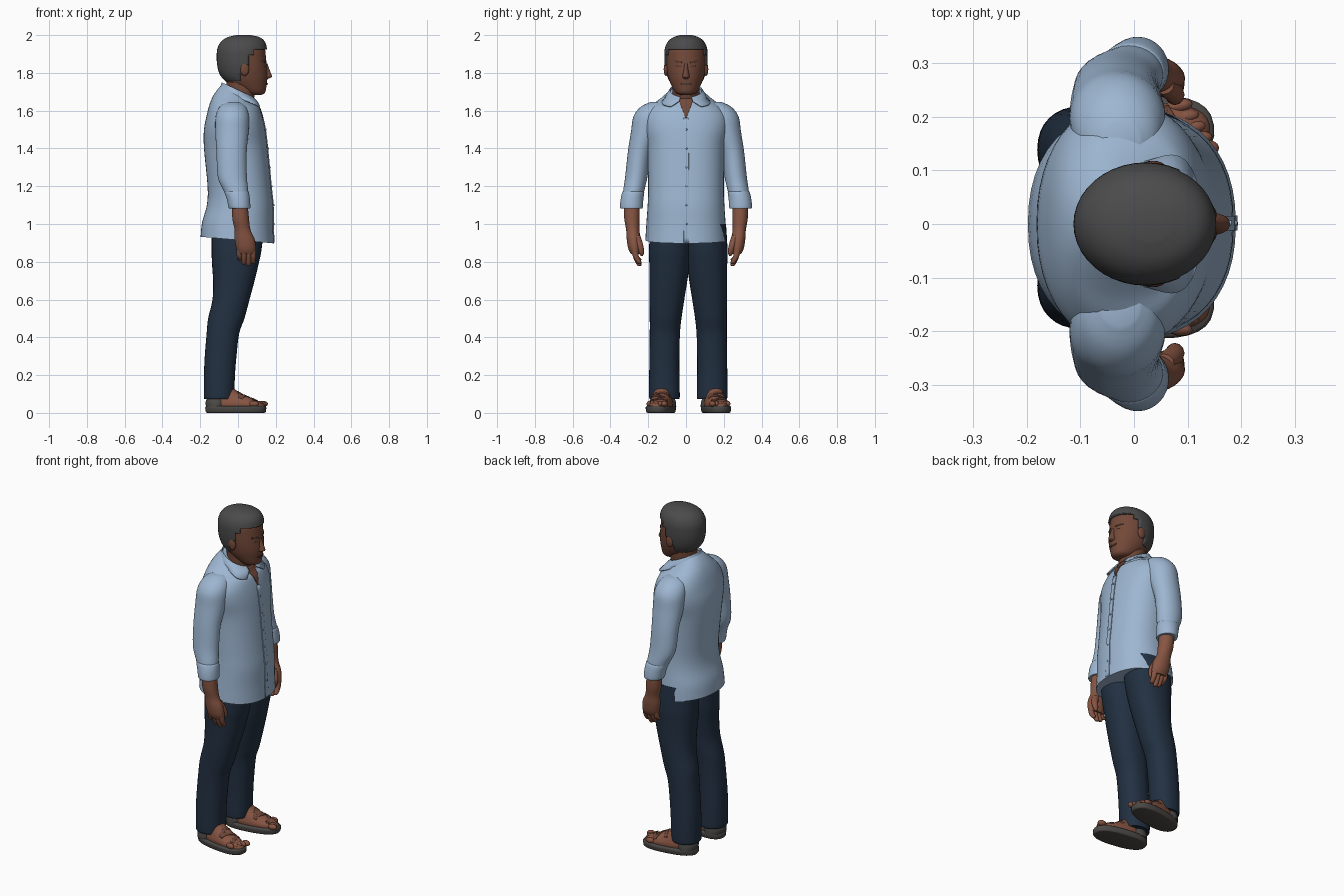
import bpy, bmesh, math
from mathutils import Vector
from mathutils.bvhtree import BVHTree

cube = bpy.data.objects.get("Cube")
if cube:
    bpy.data.objects.remove(cube)


def material(name, rgb):
    m = bpy.data.materials.new(name)
    m.use_nodes = True
    m.diffuse_color = (*rgb, 1)
    m.node_tree.nodes["Principled BSDF"].inputs["Base Color"].default_value = (*rgb, 1)
    return m


SHIRT = material("light blue cotton", (.34, .47, .64))
DENIM = material("navy denim", (.016, .03, .054))
FACE = material("face skin", (.17, .066, .04))
SKIN = material("hand skin", (.24, .09, .055))
HAIR = material("grey hair", (.07, .07, .07))
SOLE = material("sole rubber", (.07, .065, .06))
STRAP = material("brown leather", (.15, .06, .04))
BROW = material("brow brown", (.08, .04, .028))


def finish(name, bm, mat):
    bmesh.ops.recalc_face_normals(bm, faces=bm.faces)
    me = bpy.data.meshes.new(name)
    bm.to_mesh(me)
    me.materials.append(mat)
    ob = bpy.data.objects.new(name, me)
    bpy.context.collection.objects.link(ob)
    return ob


def smooth_rows(rows, steps):
    """Catmull-Rom interpolation of ring parameters."""
    out = []
    for i in range(len(rows) - 1):
        quad = [rows[max(i - 1, 0)], rows[i], rows[i + 1], rows[min(i + 2, len(rows) - 1)]]
        for k in range(steps):
            t = k / steps
            out.append([b + .5 * t * (c - a + t * (2*a - 5*b + 4*c - d + t * (3*(b - c) + d - a)))
                        for a, b, c, d in zip(*quad)])
    return out + [list(rows[-1])]


def loft_mesh(rows, side=1, shift=0, power=2, segs=32, steps=4):
    """Rows are (z, centre x, radius x, centre y, radius y, tilt along x)."""
    bm = bmesh.new()
    rings = []
    for z, cx, rx, cy, ry, tilt in smooth_rows([tuple(r) + (0,) * (6 - len(r)) for r in rows], steps):
        ring = []
        for i in range(segs):
            a = math.tau * i / segs
            c, s = math.cos(a), math.sin(a)
            dx = rx * math.copysign(abs(c) ** (2 / power), c)
            dy = ry * math.copysign(abs(s) ** (2 / power), s)
            ring.append(bm.verts.new((cx + dx, side * (cy + dy) + shift, z + tilt * dx)))
        rings.append(ring)
    for lo, hi in zip(rings, rings[1:]):
        for i in range(segs):
            j = (i + 1) % segs
            bm.faces.new((lo[i], lo[j], hi[j], hi[i]))
    bm.faces.new(rings[0])
    bm.faces.new(rings[-1])
    bmesh.ops.recalc_face_normals(bm, faces=bm.faces)
    return bm


def loft(name, rows, mat, **kw):
    return finish(name, loft_mesh(rows, **kw), mat)


def ball(name, loc, scale, mat):
    bm = bmesh.new()
    bmesh.ops.create_uvsphere(bm, u_segments=16, v_segments=10, radius=1)
    for v in bm.verts:
        v.co = Vector(scale) * v.co + Vector(loc)
    return finish(name, bm, mat)


def patch(name, tree, corners, mat, down=False, n=12, lift=.004):
    """Thin quad laid on a surface; corners are (y, z), or (x, y) if cast down."""
    a, b, c, d = (Vector(p) for p in corners)
    aim = Vector((0, 0, -1)) if down else Vector((-1, 0, 0))
    bm = bmesh.new()
    grid = []
    for i in range(n + 1):
        for j in range(n + 1):
            p = a.lerp(b, j / n).lerp(d.lerp(c, j / n), i / n)
            start = Vector((p.x, p.y, 1)) if down else Vector((1, p.x, p.y))
            hit = tree.ray_cast(start, aim)[0] or tree.find_nearest(start + aim * .9)[0]
            grid.append(bm.verts.new(hit - aim * lift))
    for i in range(n):
        for j in range(n):
            k = i * (n + 1) + j
            bm.faces.new((grid[k], grid[k + 1], grid[k + n + 2], grid[k + n + 1]))
    bmesh.ops.remove_doubles(bm, verts=bm.verts, dist=.0002)
    ob = finish(name, bm, mat)
    ob.modifiers.new("thickness", "SOLIDIFY").thickness = .004
    return ob


# Shirt body, with the hem sloping down toward the front
torso = loft_mesh([(.915, -.004, .194, 0, .215, -.09), (1, -.002, .188, 0, .21, -.05),
                   (1.1, .01, .175, 0, .203), (1.2, .007, .168, 0, .2), (1.4, -.012, .168, 0, .205),
                   (1.5, -.018, .162, 0, .225), (1.57, -.018, .148, 0, .222, -.03),
                   (1.625, -.018, .132, 0, .185, -.08), (1.66, -.014, .112, 0, .135, -.25),
                   (1.7, -.005, .085, 0, .085, -.4)], power=2.25, segs=48)
torso_tree = BVHTree.FromBMesh(torso)
finish("shirt_body", torso, SHIRT)
patch("open_neck", torso_tree, [(-.04, 1.665), (.04, 1.665), (.002, 1.56), (-.002, 1.56)], FACE)
patch("button_placket", torso_tree, [(-.014, 1.56), (.014, 1.56), (.016, .902), (-.012, .902)], SHIRT, n=24)
for i in range(6):
    z = 1.5 - .1 * i
    spot = torso_tree.ray_cast(Vector((1, .002, z)), Vector((-1, 0, 0)))[0]
    ball("shirt_button", spot + Vector((.005, 0, 0)), (.003, .005, .005), SHIRT)

# Folded collar, open at the front and drawn out to two points
bm = bmesh.new()
rows = []
for i in range(41):
    a = .36 + (math.tau - .72) * i / 40
    c, s = math.cos(a), math.sin(a)
    front = max(c, 0) ** 2
    rows.append([bm.verts.new(p) for p in (
        (.082 * c, .08 * s, 1.67 - .045 * c),
        (.086 * c, .085 * s, 1.71 - .04 * c),
        (.1 * c + .008, .1 * s, 1.69 - .04 * c),
        ((.108 + .02 * front) * c, (.115 + .13 * front) * s, 1.665 - .012 * c - .035 * front))])
for p, q in zip(rows, rows[1:]):
    for k in range(3):
        bm.faces.new((p[k], p[k + 1], q[k + 1], q[k]))
collar = finish("shirt_collar", bm, SHIRT)
collar.modifiers.new("thickness", "SOLIDIFY").thickness = .007

# Neck and head
loft("neck", [(1.58, .01, .07, 0, .07), (1.66, .012, .072, 0, .07), (1.72, .018, .078, 0, .072),
              (1.8, .01, .075, 0, .075)], FACE)
skull = [(1.684, .095, .03, 0, .03), (1.697, .082, .062, 0, .055), (1.74, .052, .1, 0, .08),
         (1.78, .035, .121, 0, .095), (1.83, .026, .127, 0, .104), (1.88, .022, .126, 0, .106),
         (1.92, .022, .122, 0, .103), (1.955, .026, .108, 0, .088), (1.979, .03, .078, 0, .06),
         (1.991, .03, .03, 0, .022)]
head = loft_mesh(skull, segs=40)
head_tree = BVHTree.FromBMesh(head)
finish("head", head, FACE)
loft("nose", [(1.768, .145, .012, 0, .012), (1.778, .148, .03, 0, .02), (1.79, .148, .029, 0, .018),
              (1.82, .146, .02, 0, .012), (1.85, .143, .012, 0, .009)], FACE, segs=16)
patch("lips", head_tree, [(-.028, 1.746), (.028, 1.746), (.022, 1.737), (-.022, 1.737)], BROW, lift=.001)
for s, tag in ((1, "left"), (-1, "right")):
    ball(tag + "_ear", (.035, s * .106, 1.82), (.024, .012, .036), FACE)
    patch(tag + "_eyebrow", head_tree, [(s * .018, 1.862), (s * .06, 1.866), (s * .062, 1.858),
                                        (s * .018, 1.853)], BROW, lift=.003)
    patch(tag + "_eye", head_tree, [(s * .024, 1.838), (s * .05, 1.838), (s * .05, 1.832),
                                    (s * .024, 1.832)], BROW, lift=.001)

# Hair cap: an enlarged skull trimmed to the hairline
hair = loft_mesh([(z + .009, cx, rx + .009, cy, ry + .009) for z, cx, rx, cy, ry in skull], segs=40)
hairline = [(.4, 1.925), (.085, 1.895), (.058, 1.84), (.035, 1.795), (.012, 1.758)]
for x, z in hairline:
    for co, no in (((x, 0, 0), (1, 0, 0)), ((0, 0, z), (0, 0, 1))):
        bmesh.ops.bisect_plane(hair, geom=hair.verts[:] + hair.edges[:] + hair.faces[:],
                               plane_co=co, plane_no=no)
bare = []
for f in hair.faces:
    m = f.calc_center_median()
    if not any(m.x < x and m.z > z for x, z in hairline):
        bare.append(f)
bmesh.ops.delete(hair, geom=bare, context="FACES")
cap = finish("hair", hair, HAIR)
mod = cap.modifiers.new("thickness", "SOLIDIFY")
mod.thickness, mod.offset = .012, -1

for s, tag in ((1, "left"), (-1, "right")):
    # Sleeve with a rolled cuff
    loft(tag + "_sleeve", [(1.645, -.025, .035, .15, .04), (1.62, -.028, .07, .165, .075),
                           (1.57, -.03, .088, .19, .088), (1.49, -.032, .088, .212, .079),
                           (1.38, -.034, .08, .245, .063), (1.25, -.03, .077, .263, .059),
                           (1.18, -.012, .066, .276, .056), (1.13, 0, .055, .285, .052)], SHIRT, side=s)
    loft(tag + "_rolled_cuff", [(1.082, .01, .048, .288, .05), (1.086, .008, .057, .289, .06),
                                (1.13, .002, .061, .286, .06), (1.168, -.007, .064, .279, .058),
                                (1.174, -.008, .055, .278, .05)], SHIRT, side=s)
    # Forearm, palm, fingers and thumb
    loft(tag + "_forearm", [(1.12, .008, .042, .287, .042), (1.03, .014, .044, .286, .041),
                            (.97, .024, .042, .282, .035), (.92, .035, .053, .277, .037),
                            (.87, .043, .052, .272, .034), (.84, .045, .044, .267, .024)], SKIN, side=s)
    for i, tip in enumerate((.805, .785, .778, .79)):
        x = .008 + .024 * i
        loft(tag + "_finger", [(.88, x, .015, .274, .017), (.83, x, .0145, .266, .016),
                               (tip + .008, x, .012, .249, .013), (tip, x, .004, .246, .005)],
             SKIN, side=s, segs=12)
    loft(tag + "_thumb", [(.94, .055, .02, .262, .02), (.89, .074, .019, .245, .018),
                          (.85, .076, .015, .236, .014), (.83, .074, .005, .234, .005)],
         SKIN, side=s, segs=12)
    # Trouser leg, overlapping its twin at the hips
    loft(tag + "_trouser_leg", [(.075, -.1, .074, .126, .076), (.085, -.1, .08, .126, .081),
                                (.2, -.098, .082, .127, .08), (.3, -.092, .084, .126, .079),
                                (.42, -.08, .086, .124, .08), (.5, -.062, .096, .12, .084),
                                (.6, -.037, .098, .113, .092), (.7, -.022, .11, .105, .1),
                                (.78, -.015, .122, .1, .106), (.86, -.008, .132, .098, .11),
                                (1, 0, .14, .095, .105)], DENIM, side=s, shift=.012, power=2.2)
    # Sandal and foot, modelled straight then turned outward
    foot = loft_mesh([(.025, .0, .145, 0, .056), (.05, -.006, .14, 0, .06), (.075, -.03, .108, 0, .054),
                      (.105, -.06, .07, 0, .045), (.15, -.09, .045, 0, .04)], power=2.3)
    tree = BVHTree.FromBMesh(foot)
    parts = [finish(tag + "_foot", foot, SKIN),
             loft(tag + "_sandal_sole", [(0, -.012, .15, 0, .062), (.005, -.012, .16, 0, .07),
                                         (.028, -.012, .163, 0, .074), (.036, -.012, .158, 0, .069)],
                  SOLE, power=2.5),
             loft(tag + "_heel_cup", [(.03, -.115, .055, 0, .066), (.055, -.115, .058, 0, .064),
                                      (.075, -.115, .052, 0, .058)], SOLE)]
    for i in range(5):
        parts.append(ball(tag + "_toe", (.128 - .009 * i, s * (.022 * i - .042), .048),
                          (.026, .0135 if i else .017, .016), SKIN))
    for x, skew in ((.075, .02), (.035, -.02), (0, .012)):
        parts.append(patch(tag + "_sandal_strap", tree,
                           [(x + skew, -.05), (x - skew, .05), (x - skew + .018, .05),
                            (x + skew + .018, -.05)], STRAP, down=True))
    for ob in parts:
        ob.location = (0, s * .148 + .013, 0)
        ob.rotation_euler.z = s * math.radians(9)

# Smooth shading with crisp hems and edges
bpy.ops.object.select_all(action="DESELECT")
for ob in bpy.context.collection.objects:
    if ob.type == "MESH":
        ob.select_set(True)
        bpy.context.view_layer.objects.active = ob
bpy.ops.object.shade_smooth_by_angle(angle=math.radians(45))
